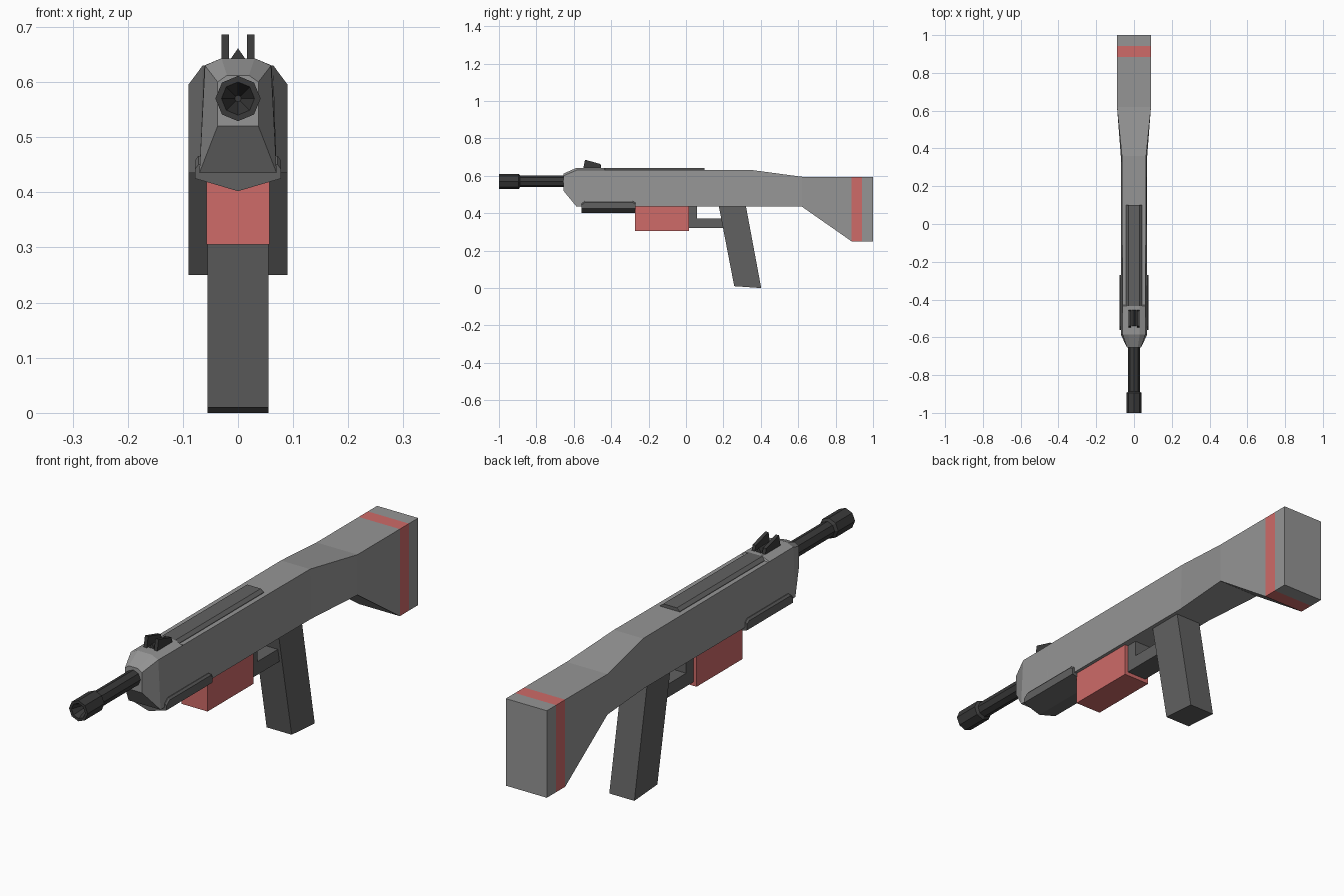
import bpy, bmesh, math

if "Cube" in bpy.data.objects:
    bpy.data.objects.remove(bpy.data.objects["Cube"])


def material(name, r, g, b):
    m = bpy.data.materials.new(name)
    m.diffuse_color = (r, g, b, 1)
    m.use_nodes = True
    m.node_tree.nodes["Principled BSDF"].inputs["Base Color"].default_value = m.diffuse_color
    return m


LIGHT = material("light grey", 0.30, 0.30, 0.30)
DARK = material("dark grey", 0.12, 0.12, 0.12)
BLACK = material("near black", 0.042, 0.042, 0.042)
RED = material("soft red", 0.62, 0.145, 0.14)


def finish(name, bm, *mats):
    bmesh.ops.recalc_face_normals(bm, faces=bm.faces)
    me = bpy.data.meshes.new(name)
    bm.to_mesh(me)
    bm.free()
    for m in mats:
        me.materials.append(m)
    ob = bpy.data.objects.new(name, me)
    bpy.context.collection.objects.link(ob)
    return ob


def loft(name, rings, *mats, rule=None):
    """Skin a list of closed rings and cap both ends."""
    bm = bmesh.new()
    vs = [[bm.verts.new(p) for p in ring] for ring in rings]
    n = len(vs[0])
    for a, b in zip(vs, vs[1:]):
        for i in range(n):
            bm.faces.new((a[i], a[(i + 1) % n], b[(i + 1) % n], b[i]))
    bm.faces.new(vs[0])
    bm.faces.new(vs[-1])
    if rule:
        for f in bm.faces:
            f.material_index = rule(f.calc_center_median())
    return finish(name, bm, *mats)


def side_profile(name, pts, x0, x1, mat):
    """Extrude a (y, z) outline across x."""
    return loft(name, [[(x, y, z) for y, z in pts] for x in (x0, x1)], mat)


def mirrored(y, half):
    """Ring at y from (x, z) points on the right half."""
    return [(x, y, z) for x, z in half] + [(-x, y, z) for x, z in reversed(half) if x > 0]


# receiver and stock: y, bottom (w, z), shoulder (w, z), crest (w, z)
body = [(-0.655, .037, .52, .037, .600, .020, .612),
        (-0.585, .070, .435, .060, .630, .030, .643),
        (-0.435, .070, .435, .061, .630, .030, .643),
        (-0.430, .070, .435, .061, .630, .030, .630),
        (0.36, .070, .435, .064, .630, .030, .630),
        (0.62, .09, .435, .09, .595, .030, .595),
        (0.885, .09, .25, .09, .595, .030, .595),
        (0.942, .09, .25, .09, .595, .030, .595),
        (1.0, .09, .25, .09, .595, .030, .595)]
loft("receiver_and_stock",
     [mirrored(s[0], [s[1:3], s[3:5], s[5:7]]) for s in body], LIGHT, RED,
     rule=lambda c: int(0.89 < c.y < 0.94))

# top rail
loft("top_rail", [mirrored(y, [(.043, .625), (.043, .632), (.03, .643)])
                  for y in (-0.45, 0.10)], DARK)

# lower handguard with a V-shaped underside
loft("handguard", [mirrored(y, [(0, .402), (.078, .425), (.078, z), (.072, z + .008)])
                   for y, z in ((-0.56, .442), (-0.54, .458), (-0.285, .458), (-0.27, .448))], DARK)

# magazine
side_profile("magazine", [(-.272, .305), (.015, .305), (.015, .44), (-.272, .44)],
             -.057, .057, RED)

# trigger guard: upright and lower bar
side_profile("trigger_guard", [(.01, .44), (.01, .32), (.22, .32), (.21, .372), (.06, .372), (.06, .44)],
             -.043, .043, DARK)

# pistol grip
side_profile("grip", [(.175, .44), (.32, .44), (.402, 0), (.258, .01)],
             -.055, .055, DARK)


# octagonal barrel and hollow muzzle
def octagon(y, r):
    return [(r * math.sin(i * math.pi / 4), y, .57 + r * math.cos(i * math.pi / 4)) for i in range(8)]


loft("barrel", [octagon(-.92, .031), octagon(-.64, .031)], BLACK)
loft("muzzle", [octagon(y, r) for y, r in
                ((-.93, .006), (-1, .030), (-1, .041), (-.895, .041), (-.887, .031))], BLACK)

# sight posts and the small ridge between them
post = [(-.55, .635), (-.54, .686), (-.46, .664), (-.452, .635)]
for side, label in ((1, "right"), (-1, "left")):
    side_profile("sight_post_" + label, post, side * .016, side * .030, BLACK)
loft("sight_ridge", [mirrored(y, [(.016, .638), (0, .661)]) for y in (-.54, -.455)], BLACK)
